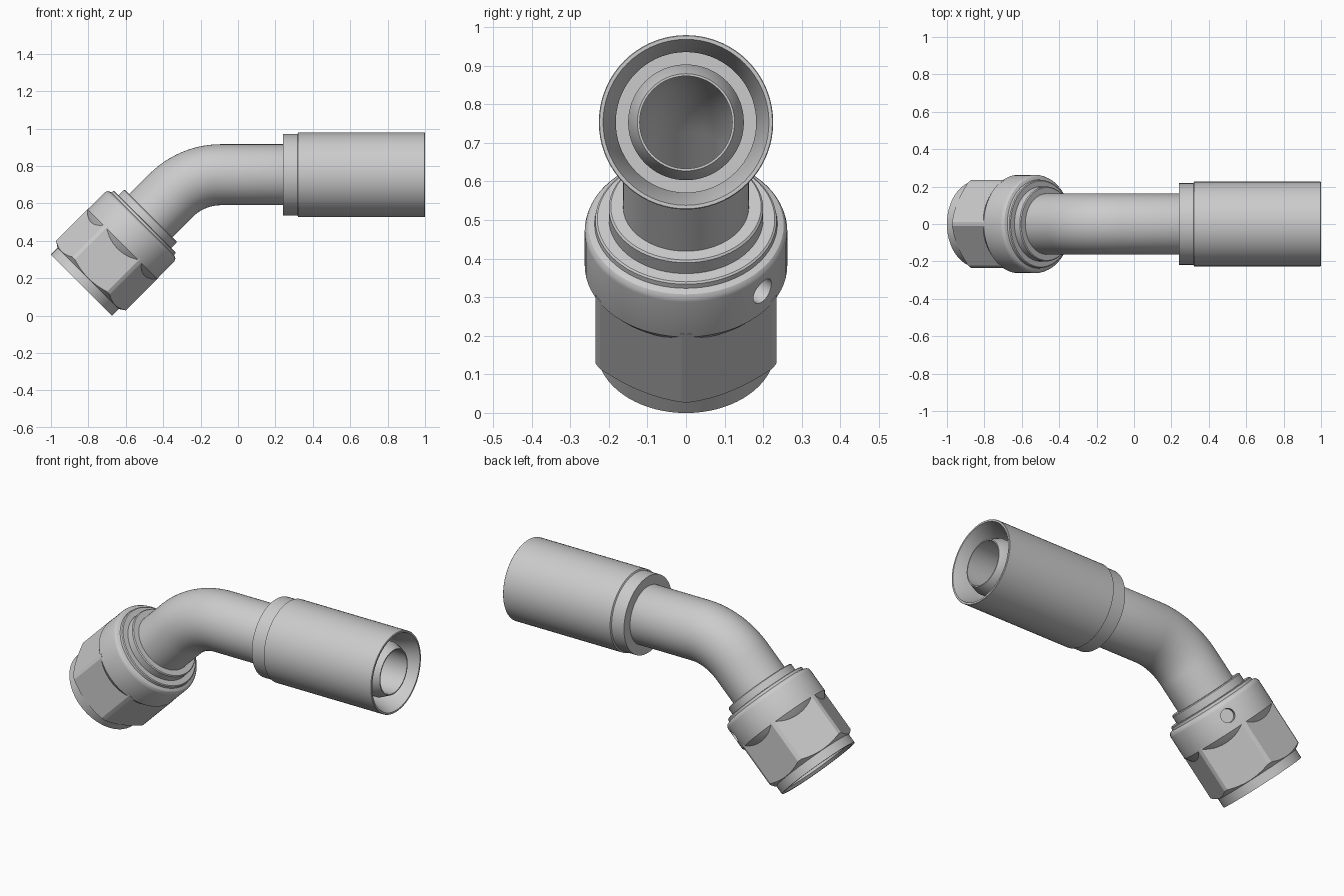
import bpy, bmesh
from math import sin, cos, pi, radians
from mathutils import Vector

if "Cube" in bpy.data.objects:
    bpy.data.objects.remove(bpy.data.objects["Cube"])

Y = Vector((0, 1, 0))
U = Vector((1, 0, 1)).normalized()      # nut axis, from open end towards the bend
NUT = Vector((-0.837, 0, 0.163))        # centre of the nut's open end
AX_Z, BEND_X, BEND_R = 0.753, -0.09, 0.379


def leg(s, r):
    """Ring on the angled leg, s measured from the nut's open end."""
    return NUT + U * s, U, r


def straight(x, r):
    """Ring on the horizontal leg."""
    return Vector((x, 0, AX_Z)), Vector((1, 0, 0)), r


def bend(r, n=24):
    """Rings round the 45 degree bend."""
    out = []
    for i in range(n + 1):
        a = radians(45) * (1 - i / n)
        p = Vector((BEND_X - BEND_R * sin(a), 0, AX_Z - BEND_R * (1 - cos(a))))
        out.append((p, Vector((cos(a), 0, sin(a))), r))
    return out


def skin(name, rings, n=72, closed=False):
    """Skin circles; closed joins the last ring to the first, else caps ends."""
    bm = bmesh.new()
    loops = []
    for c, d, r in rings:
        e = d.cross(Y)
        if e.length < 0.5:
            e = d.orthogonal()
        e.normalize()
        f = d.cross(e)
        loops.append([bm.verts.new(c + e * r * cos(2 * pi * i / n) + f * r * sin(2 * pi * i / n))
                      for i in range(n)])
    pairs = list(zip(loops, loops[1:]))
    if closed:
        pairs.append((loops[-1], loops[0]))
    else:
        bm.faces.new(loops[0])
        bm.faces.new(loops[-1])
    for a, b in pairs:
        for i in range(n):
            j = (i + 1) % n
            bm.faces.new((a[i], a[j], b[j], b[i]))
    bmesh.ops.recalc_face_normals(bm, faces=bm.faces)
    me = bpy.data.meshes.new(name)
    bm.to_mesh(me)
    bm.free()
    ob = bpy.data.objects.new(name, me)
    bpy.context.collection.objects.link(ob)
    return ob


def activate(ob):
    bpy.ops.object.select_all(action='DESELECT')
    ob.select_set(True)
    bpy.context.view_layer.objects.active = ob


def combine(ob, other, op):
    m = ob.modifiers.new(op, 'BOOLEAN')
    m.operation, m.object, m.solver = op, other, 'EXACT'
    activate(ob)
    bpy.ops.object.modifier_apply(modifier=m.name)
    bpy.data.objects.remove(other)


# Bent tube: flared seat, washer shoulder, bend, hose nipple, then the bore back
tube = skin("bent_tube", [leg(0.22, 0.188), leg(0.46, 0.188), leg(0.46, 0.2), leg(0.52, 0.2),
                          leg(0.525, 0.195), leg(0.525, 0.163)] + bend(0.163)
            + [straight(0.3, 0.163), straight(0.34, 0.15), straight(0.93, 0.15),
               straight(0.985, 0.126), straight(0.985, 0.12)]
            + bend(0.12)[::-1] + [leg(0.3, 0.12), leg(0.22, 0.178)], closed=True)

# Crimp sleeve with stepped collar and open end
sleeve = skin("crimp_sleeve", [straight(0.24, 0.15), straight(0.24, 0.218), straight(0.318, 0.218),
                               straight(0.322, 0.226), straight(0.998, 0.226), straight(1.0, 0.224),
                               straight(1.0, 0.215), straight(0.9, 0.182), straight(0.36, 0.182),
                               straight(0.36, 0.145)], closed=True)

# Swivel nut: chamfered round body cut to a hexagon
nut = skin("swivel_nut", [leg(0, 0.231), leg(0.05, 0.231), leg(0.072, 0.264), leg(0.33, 0.264)])
combine(nut, skin("hex_cutter", [leg(-0.1, 0.234 / cos(pi / 6)), leg(0.32, 0.234 / cos(pi / 6))], n=6),
        'INTERSECT')
# Round collar at the back of the nut
combine(nut, skin("nut_collar", [leg(0.265, 0.226), leg(0.285, 0.244), leg(0.31, 0.2625),
                                 leg(0.438, 0.2625), leg(0.449, 0.2595), leg(0.457, 0.253),
                                 leg(0.461, 0.243), leg(0.463, 0.237), leg(0.476, 0.235),
                                 leg(0.48, 0.23)]), 'UNION')
# Nut bore
combine(nut, skin("nut_bore", [leg(-0.01, 0.222), leg(0.015, 0.2), leg(0.3, 0.2),
                               leg(0.305, 0.192), leg(0.5, 0.192)]), 'DIFFERENCE')
# Retaining wire hole on one side of the collar
V = Vector((-1, 0, 1)).normalized()
d = (Y * 0.2 - V * 0.17).normalized()
c = NUT + U * 0.385
combine(nut, skin("hole_cutter", [(c + d * 0.21, d, 0.036), (c + d * 0.3, d, 0.036)], n=32), 'DIFFERENCE')

for ob in (tube, sleeve, nut):
    activate(ob)
    bpy.ops.object.shade_smooth_by_angle(angle=radians(25))
